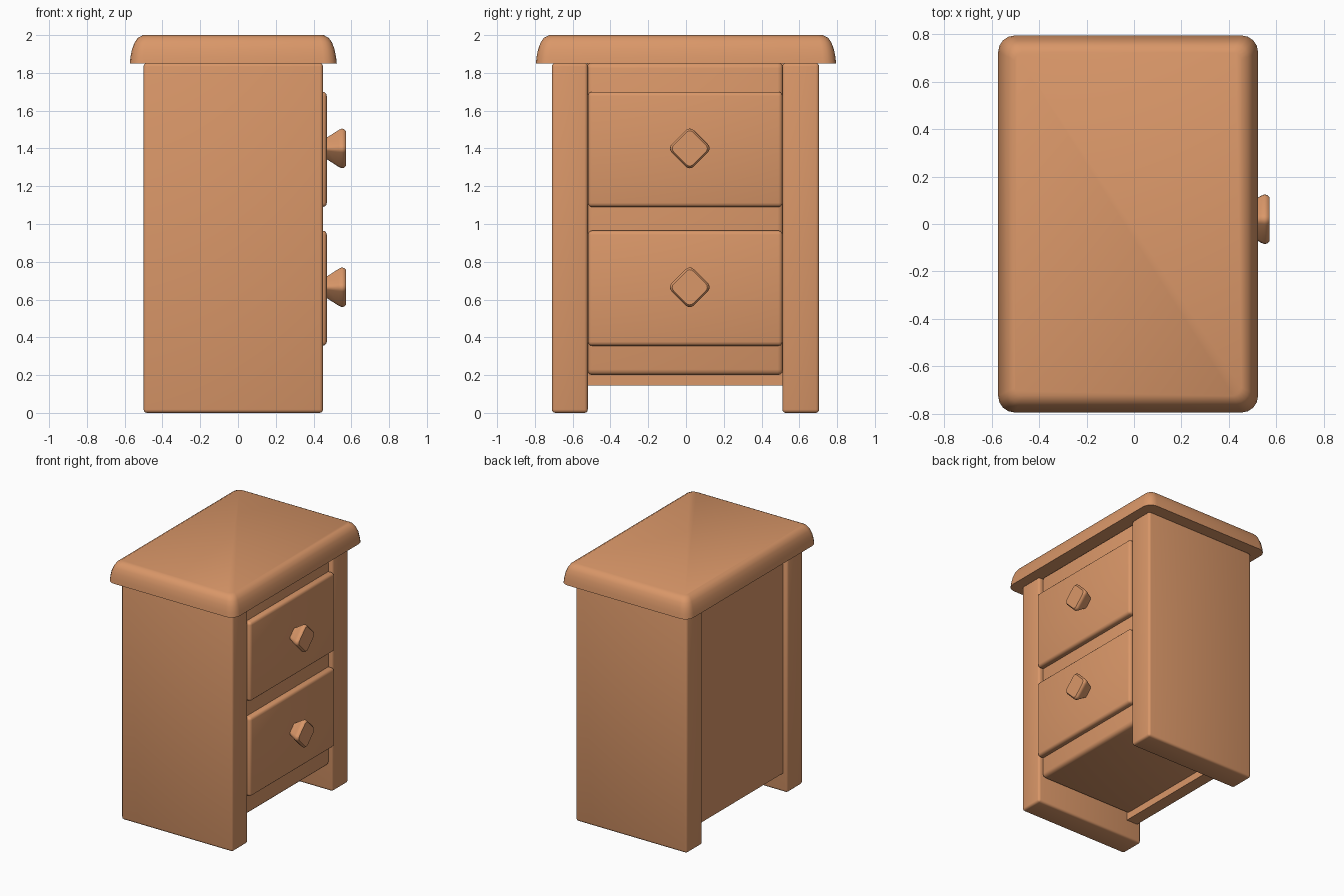
import bpy, bmesh, math
from mathutils import Vector, Matrix

if "Cube" in bpy.data.objects:
    bpy.data.objects.remove(bpy.data.objects["Cube"])

wood = bpy.data.materials.new("wood")
wood.diffuse_color = (0.70, 0.31, 0.14, 1)
wood.use_nodes = True
wood.node_tree.nodes["Principled BSDF"].inputs["Base Color"].default_value = wood.diffuse_color


def finish(name, bm, angle=40):
    bmesh.ops.recalc_face_normals(bm, faces=bm.faces)
    me = bpy.data.meshes.new(name)
    bm.to_mesh(me)
    bm.free()
    for p in me.polygons:
        p.use_smooth = True
    me.set_sharp_from_angle(angle=math.radians(angle))
    me.materials.append(wood)
    ob = bpy.data.objects.new(name, me)
    bpy.context.collection.objects.link(ob)
    return ob


def box(name, lo, hi, bevel=0.0):
    lo, hi = Vector(lo), Vector(hi)
    bm = bmesh.new()
    bmesh.ops.create_cube(bm, size=1, matrix=Matrix.Translation((lo + hi) / 2)
                          @ Matrix.Diagonal((*(hi - lo), 1)))
    if bevel:
        bmesh.ops.bevel(bm, geom=bm.edges[:], offset=bevel, segments=3,
                        profile=0.5, affect='EDGES')
    return finish(name, bm)


def rounded_rect(a, b, r, n=5):
    pts = []
    for k, (sx, sy) in enumerate([(1, 1), (-1, 1), (-1, -1), (1, -1)]):
        for i in range(n):
            t = math.pi / 2 * (k + i / (n - 1))
            pts.append((sx * (a - r) + r * math.cos(t), sy * (b - r) + r * math.sin(t)))
    return pts


def loft(name, sections, matrix):
    # sections: (half width, half depth, corner radius, height)
    bm = bmesh.new()
    rings = [[bm.verts.new(matrix @ Vector((x, y, h))) for x, y in rounded_rect(a, b, r)]
             for a, b, r, h in sections]
    n = len(rings[0])
    for lower, upper in zip(rings, rings[1:]):
        for i in range(n):
            j = (i + 1) % n
            bm.faces.new((lower[i], lower[j], upper[j], upper[i]))
    bm.faces.new(rings[0][::-1])
    bm.faces.new(rings[-1])
    return finish(name, bm)


# Table top with a rounded upper rim
rim = [(0, 1.85), (0.004, 1.885), (0.012, 1.925), (0.025, 1.96), (0.042, 1.985), (0.07, 2.0)]
loft("table_top", [(0.548 - d, 0.795 - d, 0.07 - d * 0.5, z) for d, z in rim],
     Matrix.Translation((-0.025, 0, 0)))

# Side panels that double as legs
for side, y0, y1 in (("front", -0.71, -0.52), ("back", 0.51, 0.705)):
    box(side + "_side_panel", (-0.50, y0, 0), (0.45, y1, 1.852), 0.018)

# Carcass and rear board
box("carcass", (-0.42, -0.525, 0.20), (0.425, 0.515, 1.855), 0.03)
box("rear_board", (-0.465, -0.525, 0.145), (-0.37, 0.515, 1.855))

# Drawers with diamond knobs
to_side = Matrix.Rotation(math.pi / 2, 4, 'Y') @ Matrix.Rotation(math.pi / 4, 4, 'Z')
for name, z in (("lower", 0.66), ("upper", 1.395)):
    box(name + "_drawer", (0.38, -0.519, z - 0.305), (0.47, 0.511, z + 0.305), 0.022)
    loft(name + "_knob", [(0.045, 0.045, 0.018, 0.46), (0.048, 0.048, 0.018, 0.475),
                          (0.078, 0.078, 0.028, 0.535), (0.083, 0.083, 0.03, 0.55),
                          (0.081, 0.081, 0.03, 0.562), (0.073, 0.073, 0.025, 0.571)],
         Matrix.Translation((0, 0.02, z + 0.005)) @ to_side)
